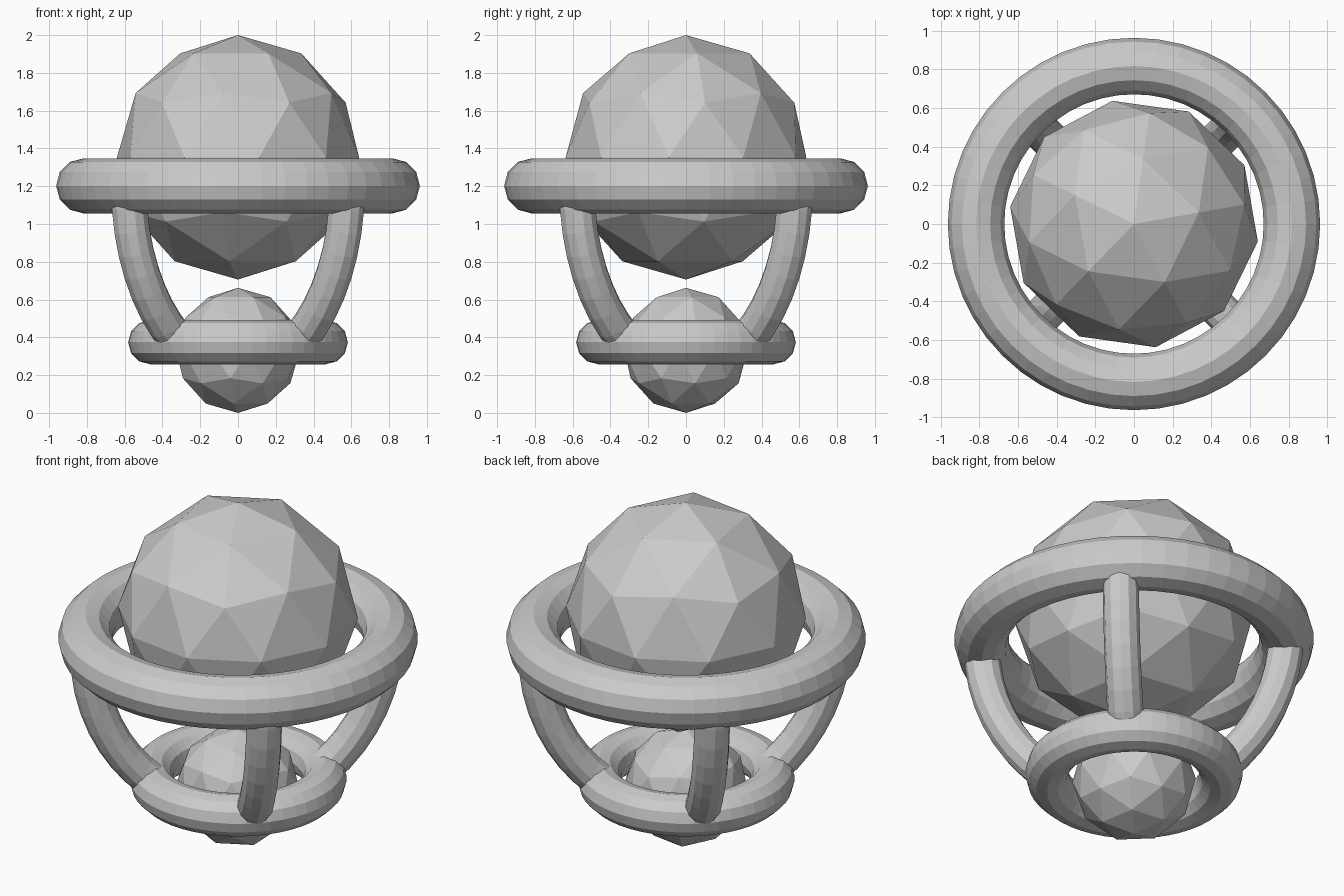
import bpy
from math import sin, cos, pi, radians

if "Cube" in bpy.data.objects:
    bpy.data.objects.remove(bpy.data.objects["Cube"])


def ball(name, radius, z):
    bpy.ops.mesh.primitive_ico_sphere_add(subdivisions=2, radius=radius, location=(0, 0, z),
                                          rotation=(0, 0, radians(10)))
    bpy.context.object.name = name


def ring(name, major, minor, z):
    bpy.ops.mesh.primitive_torus_add(major_radius=major, minor_radius=minor, location=(0, 0, z),
                                     major_segments=48, minor_segments=12)
    bpy.context.object.name = name


def arm(name, angle):
    # elliptical rib from the upper ring down into the lower ring
    curve = bpy.data.curves.new(name, 'CURVE')
    curve.dimensions = '3D'
    curve.bevel_depth = 0.097
    curve.bevel_resolution = 4
    curve.use_fill_caps = True
    steps = 8
    spline = curve.splines.new('POLY')
    spline.use_smooth = False
    spline.points.add(steps)
    for i, p in enumerate(spline.points):
        t = radians(55.5) * i / steps
        r = 0.817 * cos(t)
        p.co = (r * cos(angle), r * sin(angle), 1.2 - 0.98 * sin(t), 1)
    obj = bpy.data.objects.new(name, curve)
    bpy.context.collection.objects.link(obj)
    bpy.ops.object.select_all(action='DESELECT')
    obj.select_set(True)
    bpy.context.view_layer.objects.active = obj
    bpy.ops.object.convert(target='MESH')


# faceted balls
ball("large_ball", 0.647, 1.353)
ball("small_ball", 0.331, 0.331)

# horizontal rings
ring("upper_ring", 0.817, 0.146, 1.202)
ring("lower_ring", 0.465, 0.1165, 0.374)

# four diagonal arms
for k in range(4):
    arm(f"curved_arm_{k + 1}", pi / 4 + k * pi / 2)
